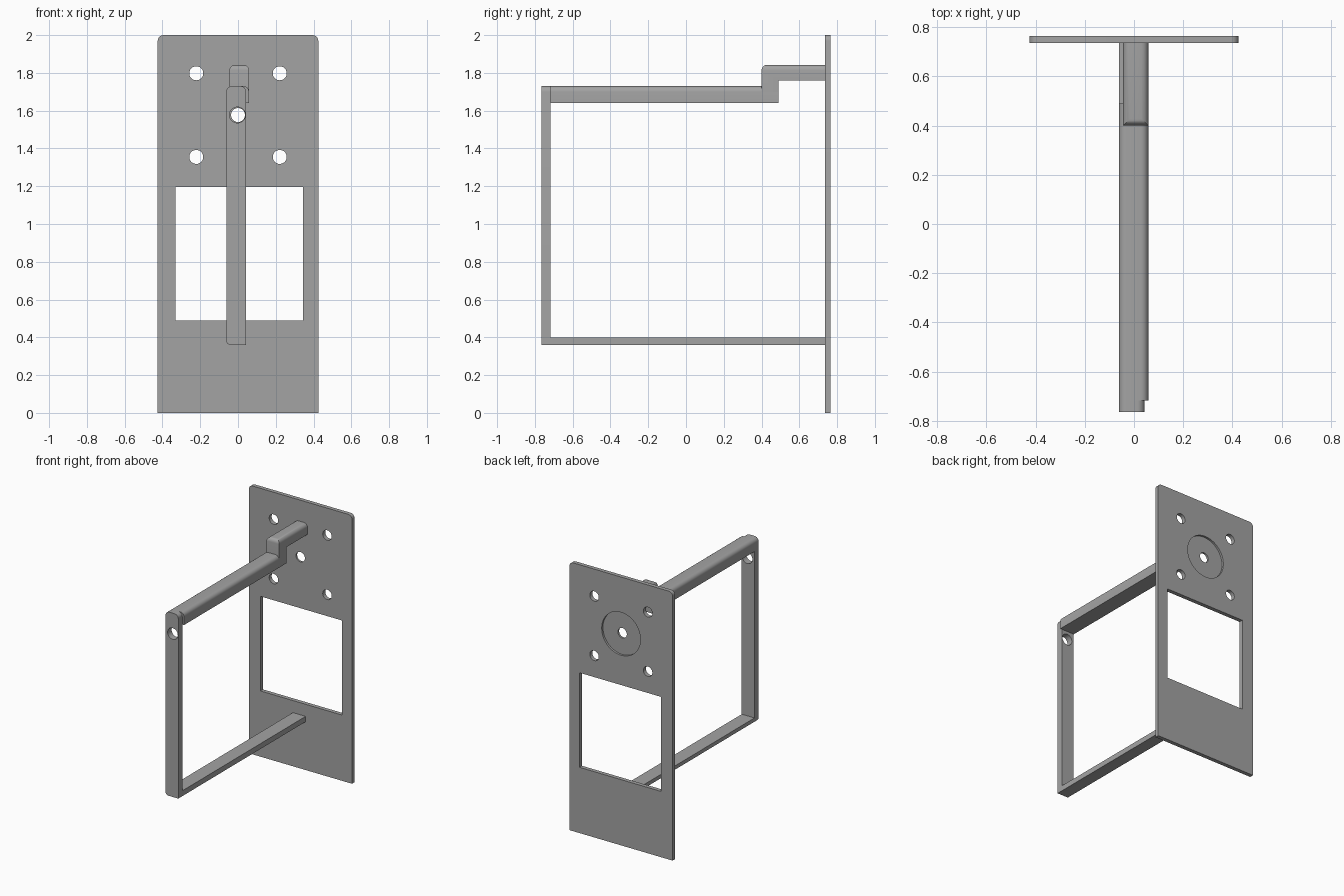
import bpy, bmesh, math
from mathutils import Vector

if "Cube" in bpy.data.objects:
    bpy.data.objects.remove(bpy.data.objects["Cube"])

grey = bpy.data.materials.new("steel grey")
grey.diffuse_color = (0.37, 0.37, 0.37, 1)
grey.use_nodes = True
grey.node_tree.nodes["Principled BSDF"].inputs["Base Color"].default_value = grey.diffuse_color


def finish(name, bm):
    bmesh.ops.recalc_face_normals(bm, faces=bm.faces)
    me = bpy.data.meshes.new(name)
    bm.to_mesh(me)
    bm.free()
    ob = bpy.data.objects.new(name, me)
    bpy.context.collection.objects.link(ob)
    me.materials.append(grey)
    return ob


def extrude(name, points, direction):
    """Extrude a closed 3D outline along a direction."""
    bm = bmesh.new()
    face = bm.faces.new([bm.verts.new(p) for p in points])
    ret = bmesh.ops.extrude_face_region(bm, geom=[face])
    verts = [v for v in ret["geom"] if isinstance(v, bmesh.types.BMVert)]
    bmesh.ops.translate(bm, verts=verts, vec=Vector(direction))
    return finish(name, bm)


def bar(name, x0, x1, y0, y1, z0, z1, radii=(0, 0, 0, 0)):
    """Bar along y; radii round the corners BL, BR, TR, TL of its front."""
    corners = [(x0, z0, 1, 1), (x1, z0, -1, 1), (x1, z1, -1, -1), (x0, z1, 1, -1)]
    pts = []
    for i, ((x, z, sx, sz), r) in enumerate(zip(corners, radii)):
        if r == 0:
            pts.append((x, y0, z))
            continue
        for k in range(7):
            a = math.pi + (i + k / 6) * math.pi / 2
            pts.append((x + sx * r + r * math.cos(a), y0, z + sz * r + r * math.sin(a)))
    return extrude(name, pts, (0, y1 - y0, 0))


def round_hole(x, z, r, y0, y1):
    pts = [(x + r * math.cos(t * math.tau / 40), y0, z + r * math.sin(t * math.tau / 40))
           for t in range(40)]
    return extrude("hole_cutter", pts, (0, y1 - y0, 0))


def cut(ob, cutters):
    for c in cutters:
        m = ob.modifiers.new("cut", 'BOOLEAN')
        m.operation, m.solver, m.object = 'DIFFERENCE', 'EXACT', c
        bpy.context.view_layer.objects.active = ob
        bpy.ops.object.modifier_apply(modifier=m.name)
        bpy.data.objects.remove(c, do_unlink=True)


# Back plate: window, four screw holes, centre hole with a rear recess
plate = bar("back_plate", -0.425, 0.425, 0.735, 0.765, 0, 2, (0, 0, 0.03, 0.03))
cutters = [bar("window_cutter", -0.33, 0.343, 0.6, 0.9, 0.49, 1.195)]
cutters += [round_hole(x, z, 0.037, 0.6, 0.9) for x in (-0.221, 0.221) for z in (1.355, 1.798)]
cutters += [round_hole(0, 1.577, 0.037, 0.6, 0.9), round_hole(0, 1.577, 0.16, 0.75, 0.9)]
cut(plate, cutters)

# Front upright with its hole
upright = bar("front_upright", -0.062, 0.043, -0.765, -0.718, 0.36, 1.73, (0.022, 0, 0.03, 0.03))
cut(upright, [round_hole(-0.003, 1.577, 0.042, -0.9, -0.6)])

# Lower and upper arms
lower = bar("lower_arm", -0.062, 0.043, -0.718, 0.735, 0.36, 0.4, (0.022, 0, 0, 0))
upper = bar("upper_arm", -0.062, 0.058, -0.718, 0.49, 1.64, 1.73, (0, 0, 0.03, 0.03))

# Raised step joining the upper arm to the plate
outline = [(0.4, 1.64), (0.49, 1.64), (0.49, 1.76), (0.735, 1.76), (0.735, 1.842), (0.4, 1.842)]
step = extrude("raised_step", [(-0.045, y, z) for y, z in outline], (0.103, 0, 0))
bm = bmesh.new()
bm.from_mesh(step.data)
edges = [e for e in bm.edges if all(v.co.z > 1.84 for v in e.verts)
         and not all(v.co.y > 0.7 for v in e.verts)]
bmesh.ops.bevel(bm, geom=edges, offset=0.028, segments=5, profile=0.5, affect='EDGES')
bm.to_mesh(step.data)
bm.free()

# Smooth the rounded parts while keeping hard edges
bpy.ops.object.select_all(action='DESELECT')
for ob in (plate, upright, lower, upper, step):
    ob.select_set(True)
bpy.context.view_layer.objects.active = plate
bpy.ops.object.shade_smooth_by_angle(angle=math.radians(30))
